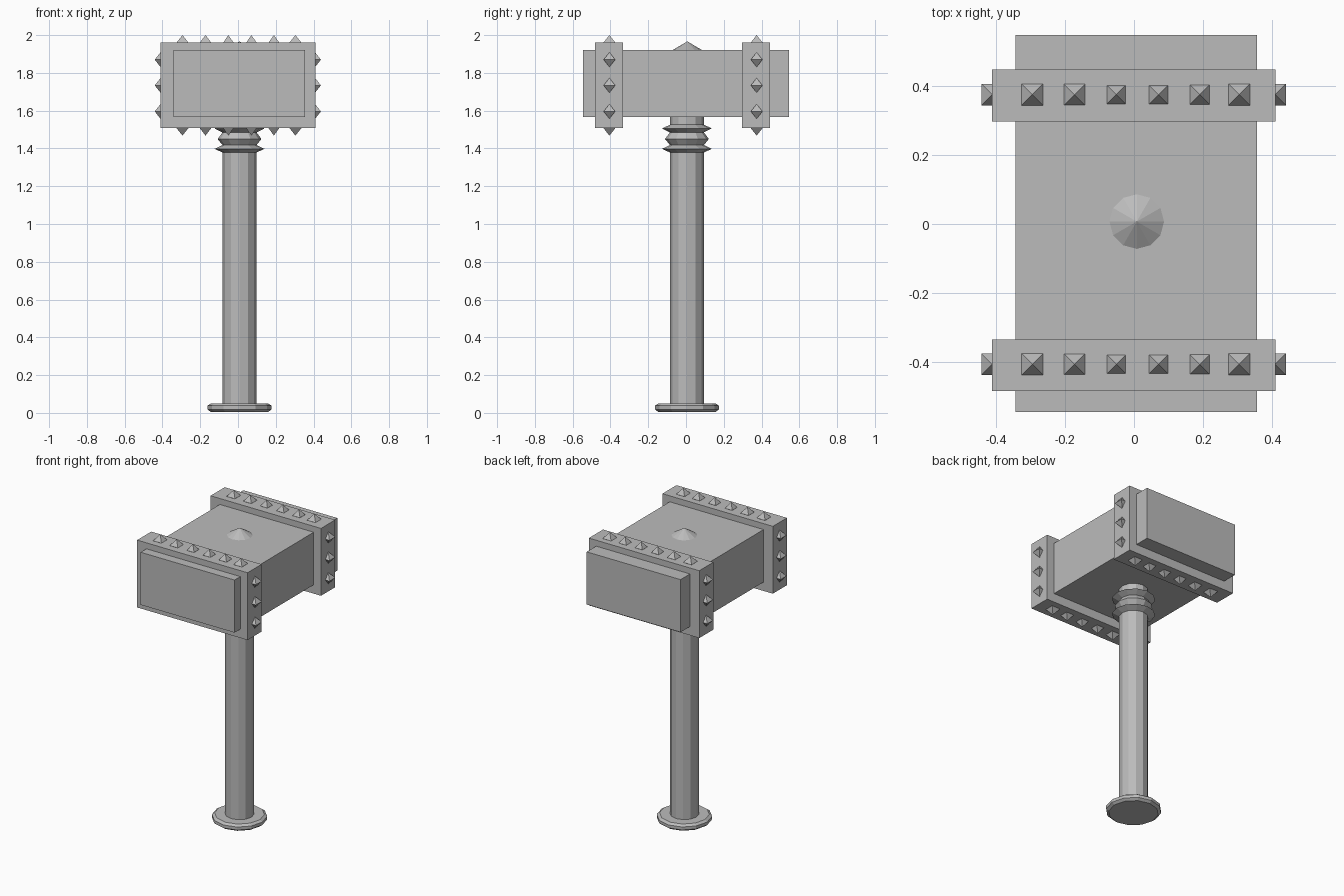
import bpy, bmesh, math
from mathutils import Matrix, Vector

old = bpy.data.objects.get("Cube")
if old:
    bpy.data.objects.remove(old)

# Single grey finish
grey = bpy.data.materials.new("stone_grey")
grey.use_nodes = True
colour = (0.5, 0.5, 0.5, 1)
grey.diffuse_color = colour
grey.node_tree.nodes["Principled BSDF"].inputs["Base Color"].default_value = colour


def finish(name, bm):
    bmesh.ops.recalc_face_normals(bm, faces=bm.faces)
    mesh = bpy.data.meshes.new(name)
    bm.to_mesh(mesh)
    bm.free()
    mesh.materials.append(grey)
    obj = bpy.data.objects.new(name, mesh)
    bpy.context.collection.objects.link(obj)
    return obj


def box(name, low, high):
    low, high = Vector(low), Vector(high)
    bm = bmesh.new()
    bmesh.ops.create_cube(bm, size=1, matrix=Matrix.Translation((low + high) / 2)
                          @ Matrix.Diagonal((*(high - low), 1)))
    return finish(name, bm)


def lathe(name, profile, centre, sides=12):
    bm = bmesh.new()
    verts = [bm.verts.new((centre[0] + r, centre[1], z)) for r, z in profile]
    edges = [bm.edges.new(pair) for pair in zip(verts, verts[1:])]
    bmesh.ops.spin(bm, geom=verts + edges, cent=(*centre, 0), axis=(0, 0, 1),
                   angle=math.tau, steps=sides, use_duplicate=False)
    bmesh.ops.remove_doubles(bm, verts=bm.verts, dist=0.0005)
    return finish(name, bm)


def add_stud(bm, x, y, z, half, rise):
    # Double pyramid with a square waist and points up and down
    waist = [bm.verts.new((x + sx * half, y + sy * half, z))
             for sx, sy in ((-1, -1), (1, -1), (1, 1), (-1, 1))]
    for direction in (-1, 1):
        tip = bm.verts.new((x, y, z + direction * rise))
        for a, b in zip(waist, waist[1:] + waist[:1]):
            bm.faces.new((a, b, tip))


# Hammer head and the two bands around it
box("head_block", (-0.342, -0.544, 1.567), (0.355, 0.546, 1.92))
bands = {"front": (-0.483, -0.334), "back": (0.296, 0.446)}
for side, (y0, y1) in bands.items():
    box(side + "_band", (-0.411, y0, 1.508), (0.409, y1, 1.96))

    # Studs along the top, bottom and both ends of the band
    bm = bmesh.new()
    y = (y0 + y1) / 2 + 0.003
    for x, half in ((-0.294, 0.031), (-0.172, 0.03), (-0.051, 0.027),
                    (0.071, 0.027), (0.19, 0.028), (0.304, 0.031)):
        for z in (1.961, 1.507):
            add_stud(bm, x, y, z, half, 0.039)
    for x in (-0.41, 0.408):
        for z in (1.87, 1.734, 1.596):
            add_stud(bm, x, y, z, 0.031, 0.039)
    finish(side + "_band_studs", bm)

# Handle with foot disc and flared collar rings
lathe("handle", [(0, 0.005), (0.152, 0.005), (0.169, 0.018), (0.169, 0.038),
                 (0.152, 0.05), (0.089, 0.05), (0.089, 1.378), (0.132, 1.398),
                 (0.09, 1.418), (0.116, 1.45), (0.09, 1.485), (0.132, 1.506),
                 (0.089, 1.526), (0.089, 1.6), (0, 1.6)], (0.008, 0.005))

# Pointed cap on top of the head
lathe("top_cap", [(0.079, 1.91), (0.079, 1.92), (0, 1.967)], (0.008, 0.007))
